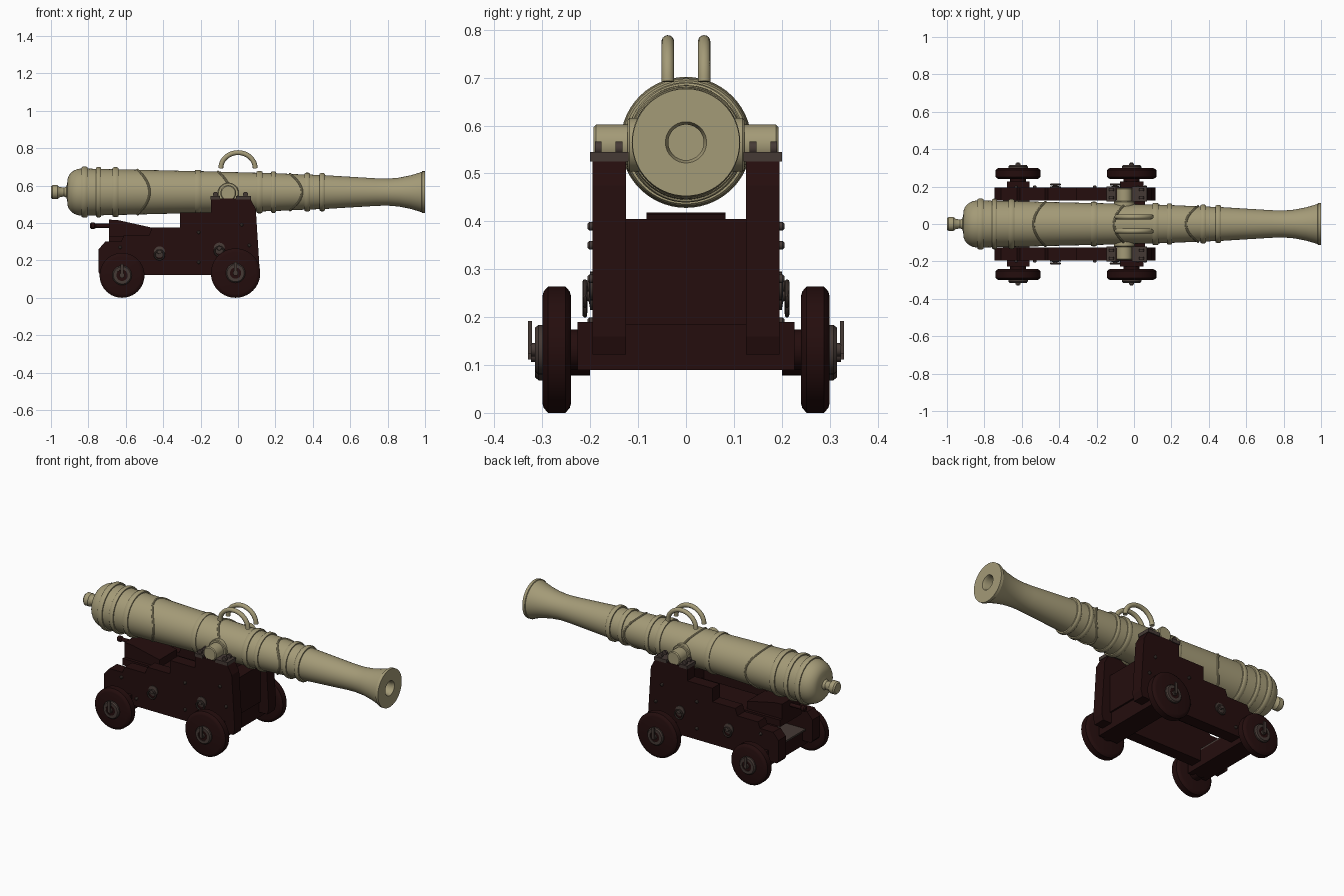
import bpy, bmesh, math
from mathutils import Vector, Matrix

if "Cube" in bpy.data.objects:
    bpy.data.objects.remove(bpy.data.objects["Cube"])

AXIS_Z = 0.565


def material(name, rgb):
    m = bpy.data.materials.new(name)
    m.diffuse_color = (*rgb, 1)
    m.use_nodes = True
    m.node_tree.nodes["Principled BSDF"].inputs["Base Color"].default_value = m.diffuse_color
    return m


BRONZE = material("bronze", (0.37, 0.325, 0.185))
WOOD = material("dark red wood", (0.018, 0.0042, 0.0042))
IRON = material("iron", (0.06, 0.042, 0.036))


def finish(name, bm, mat, smooth=True):
    bmesh.ops.recalc_face_normals(bm, faces=bm.faces)
    mesh = bpy.data.meshes.new(name)
    bm.to_mesh(mesh)
    bm.free()
    obj = bpy.data.objects.new(name, mesh)
    bpy.context.collection.objects.link(obj)
    mesh.materials.append(mat)
    if smooth:
        bpy.ops.object.select_all(action='DESELECT')
        obj.select_set(True)
        bpy.context.view_layer.objects.active = obj
        bpy.ops.object.shade_smooth_by_angle(angle=math.radians(35))
    return obj


def lathe(name, profile, mat, axis='X', center=(0, 0, 0), side=1, segs=40):
    """Spin (position, radius) pairs around the X or Y axis."""
    bm = bmesh.new()
    rings = []
    for p, r in profile:
        ring = []
        for i in range(segs if r > 1e-5 else 1):
            a = math.tau * i / segs
            u, v = r * math.cos(a), r * math.sin(a)
            co = Vector((p, u, v) if axis == 'X' else (u, p * side, v))
            ring.append(bm.verts.new(co + Vector(center)))
        rings.append(ring)
    for A, B in zip(rings, rings[1:]):
        for i in range(segs):
            quad = [A[i % len(A)], A[(i + 1) % len(A)], B[(i + 1) % len(B)], B[i % len(B)]]
            bm.faces.new(list(dict.fromkeys(quad)))
    return finish(name, bm, mat)


def box(name, lo, hi, mat):
    bm = bmesh.new()
    size = Vector(hi) - Vector(lo)
    bmesh.ops.create_cube(bm, size=1, matrix=Matrix.Translation((Vector(hi) + Vector(lo)) / 2)
                          @ Matrix.Diagonal((*size, 1)))
    return finish(name, bm, mat, False)


def slab(name, outline, y0, y1, mat):
    """Extrude an XZ outline from y0 to y1."""
    bm = bmesh.new()
    face = bm.faces.new([bm.verts.new((x, y0, z)) for x, z in outline])
    new = bmesh.ops.extrude_face_region(bm, geom=[face])['geom']
    bmesh.ops.translate(bm, vec=(0, y1 - y0, 0), verts=[v for v in new if isinstance(v, bmesh.types.BMVert)])
    return finish(name, bm, mat, False)


def tube(name, points, radius, mat, closed=False, segs=10):
    """Sweep a round section along points."""
    bm = bmesh.new()
    pts = [Vector(p) for p in points]
    n = len(pts)
    rings = []
    ref = None
    for i, p in enumerate(pts):
        a = pts[(i - 1) % n] if closed or i else p
        b = pts[(i + 1) % n] if closed or i < n - 1 else p
        t = (b - a).normalized()
        ref = t.orthogonal() if ref is None else ref
        u = (ref - t * ref.dot(t)).normalized()
        ref = u
        v = t.cross(u)
        rings.append([bm.verts.new(p + radius * (u * math.cos(math.tau * k / segs) + v * math.sin(math.tau * k / segs)))
                      for k in range(segs)])
    for A, B in zip(rings, rings[1:] + (rings[:1] if closed else [])):
        for k in range(segs):
            bm.faces.new((A[k], A[(k + 1) % segs], B[(k + 1) % segs], B[k]))
    if not closed:
        bm.faces.new(rings[0])
        bm.faces.new(rings[-1])
    return finish(name, bm, mat)


# Barrel: knob, domed breech, tapered body, flared muzzle, bore
body = [(-0.83, 0.126), (-0.6, 0.121), (0.0, 0.107), (0.25, 0.099), (0.46, 0.09)]


def body_radius(x):
    for (x0, r0), (x1, r1) in zip(body, body[1:]):
        if x <= x1:
            return r0 + (r1 - r0) * (x - x0) / (x1 - x0)
    return body[-1][1]


profile = [(-1.0, 0), (-1.0, 0.03), (-0.992, 0.037), (-0.965, 0.037), (-0.955, 0.028), (-0.93, 0.023),
           (-0.917, 0.03), (-0.912, 0.055)]
profile += [(-0.835 - 0.077 * math.cos(a), 0.06 + 0.066 * math.sin(a)) for a in [0.2 * k for k in range(1, 8)]]
# raised bands: position, half width, height
for x, w, h in [(-0.82, 0.016, 0.011), (-0.745, 0.013, 0.011), (-0.655, 0.016, 0.011), (-0.215, 0.016, 0.007),
                (0.115, 0.016, 0.01), (0.19, 0.013, 0.01), (0.37, 0.014, 0.01), (0.45, 0.014, 0.012)]:
    r = body_radius(x)
    profile += [(x - w, r), (x - w, r + h * 0.6), (x - w * 0.5, r + h), (x + w * 0.5, r + h),
                (x + w, r + h * 0.6), (x + w, r)]
profile += [(0.55, 0.085), (0.65, 0.079), (0.74, 0.0735), (0.8, 0.072), (0.86, 0.077), (0.92, 0.089),
            (0.965, 0.102), (0.982, 0.108), (0.984, 0.112), (1.0, 0.112), (1.0, 0.043), (0.985, 0.037),
            (0.7, 0.037), (0.7, 0)]
lathe("barrel", profile, BRONZE, center=(0, 0, AXIS_Z), segs=56)

# Wavy mouldings wrapped around the barrel
for x0 in (-0.505, -0.075, 0.31):
    pts = []
    for i in range(64):
        a = math.tau * i / 64
        x = x0 - 0.032 * math.cos(2 * a)
        r = body_radius(x)
        pts.append((x, r * math.sin(a), AXIS_Z + r * math.cos(a)))
    tube("wavy_moulding", pts, 0.006, BRONZE, closed=True, segs=8)

# Cheek outline: stepped towards the rear
cheek = [(-0.745, 0.135), (-0.745, 0.26), (-0.71, 0.30), (-0.625, 0.30), (-0.61, 0.335), (-0.475, 0.335),
         (-0.46, 0.375), (-0.31, 0.375), (-0.31, 0.455), (-0.145, 0.455), (-0.145, 0.53), (0.065, 0.53),
         (0.095, 0.475), (0.115, 0.16), (0.105, 0.122), (-0.735, 0.122)]

for s in (-1, 1):
    # Lifting handles
    tube("lifting_handle", [(0.092 * math.cos(a), s * 0.038, 0.692 + 0.084 * math.sin(a))
                            for a in [math.pi * k / 24 for k in range(25)]], 0.013, BRONZE, segs=14)
    # Trunnions with bosses
    lathe("trunnion", [(0.05, 0.056), (0.118, 0.056), (0.122, 0.052), (0.122, 0.042), (0.188, 0.042),
                       (0.193, 0.037), (0.193, 0)], BRONZE, 'Y', (-0.052, 0, 0.56), s)
    slab("cheek", cheek, s * 0.125, s * 0.195, WOOD)
    # Iron straps over the trunnion seat, with bolt heads
    for x0, x1 in ((-0.148, -0.095), (-0.01, 0.07)):
        box("cap_strap", (x0, min(s * 0.12, s * 0.2), 0.525), (x1, max(s * 0.12, s * 0.2), 0.545), IRON)
    for x in (-0.12, 0.04):
        for y in (0.14, 0.183):
            lathe("cap_bolt", [(-0.007, 0), (-0.007, 0.014), (0.007, 0.014), (0.007, 0)], IRON, 'Y',
                  (x, s * y, 0.553), 1, 12)
    # Bolt heads on the cheek sides
    for x, z in [(-0.21, 0.35), (0.02, 0.39), (-0.63, 0.27), (-0.53, 0.17), (0.06, 0.28), (-0.21, 0.19)]:
        lathe("cheek_bolt", [(0.19, 0.009), (0.202, 0.009), (0.206, 0.005), (0.206, 0)], IRON, 'Y', (x, 0, z), s, 12)
    # Ring bolts
    for x, z in [(-0.42, 0.245), (-0.1, 0.265)]:
        lathe("ring_plate", [(0.19, 0.03), (0.2, 0.03), (0.203, 0.012), (0.215, 0.011), (0.215, 0)], IRON, 'Y',
              (x, 0, z), s, 16)
        tube("hanging_ring", [(x + 0.025 * math.cos(a), s * 0.211, z - 0.016 + 0.025 * math.sin(a))
                              for a in [math.tau * k / 20 for k in range(20)]], 0.005, IRON, True, 8)
    # Wheels, axle arms, hubs and linch pins
    for x, r in ((-0.013, 0.132), (-0.62, 0.12)):
        c = (x, 0, r)
        lathe("wheel", [(0.24, 0), (0.24, r - 0.02), (0.243, r - 0.01), (0.252, r), (0.288, r),
                        (0.297, r - 0.01), (0.3, r - 0.02), (0.3, 0)], WOOD, 'Y', c, s)
        lathe("axle_arm", [(0.2, 0.042), (0.245, 0.042)], WOOD, 'Y', c, s, 24)
        lathe("hub_plate", [(0.295, 0.052), (0.308, 0.052), (0.315, 0.046), (0.315, 0.03), (0.306, 0.03)], IRON, 'Y', c, s, 28)
        lathe("axle_end", [(0.298, 0.03), (0.312, 0.03), (0.312, 0)], WOOD, 'Y', c, s, 24)
        y0, y1 = sorted((s * 0.322, s * 0.33))
        box("linch_pin", (x - 0.008, y0, r - 0.008), (x + 0.008, y1, r + 0.06), IRON)
        lathe("pin_collar", [(0.305, 0.014), (0.324, 0.014), (0.324, 0)], IRON, 'Y', c, s, 16)

# Axletrees, front transom and bed between the cheeks
box("front_axletree", (-0.075, -0.227, 0.09), (0.05, 0.227, 0.19), WOOD)
box("rear_axletree", (-0.68, -0.227, 0.09), (-0.56, 0.227, 0.185), WOOD)
box("front_transom", (-0.03, -0.127, 0.185), (0.06, 0.127, 0.405), WOOD)
box("stool_bed", (-0.69, -0.1, 0.29), (-0.03, 0.1, 0.33), WOOD)
box("rear_plate", (-0.70, -0.125, 0.185), (-0.56, 0.125, 0.195), IRON)

# Elevating wedge with handle
slab("wedge", [(-0.69, 0.33), (-0.69, 0.418), (-0.64, 0.415), (-0.46, 0.375), (-0.46, 0.33)], -0.082, 0.082, WOOD)
lathe("wedge_handle", [(-0.79, 0), (-0.79, 0.012), (-0.784, 0.017), (-0.768, 0.017), (-0.76, 0.011), (-0.68, 0.011)],
      WOOD, center=(0, 0, 0.385), segs=16)
